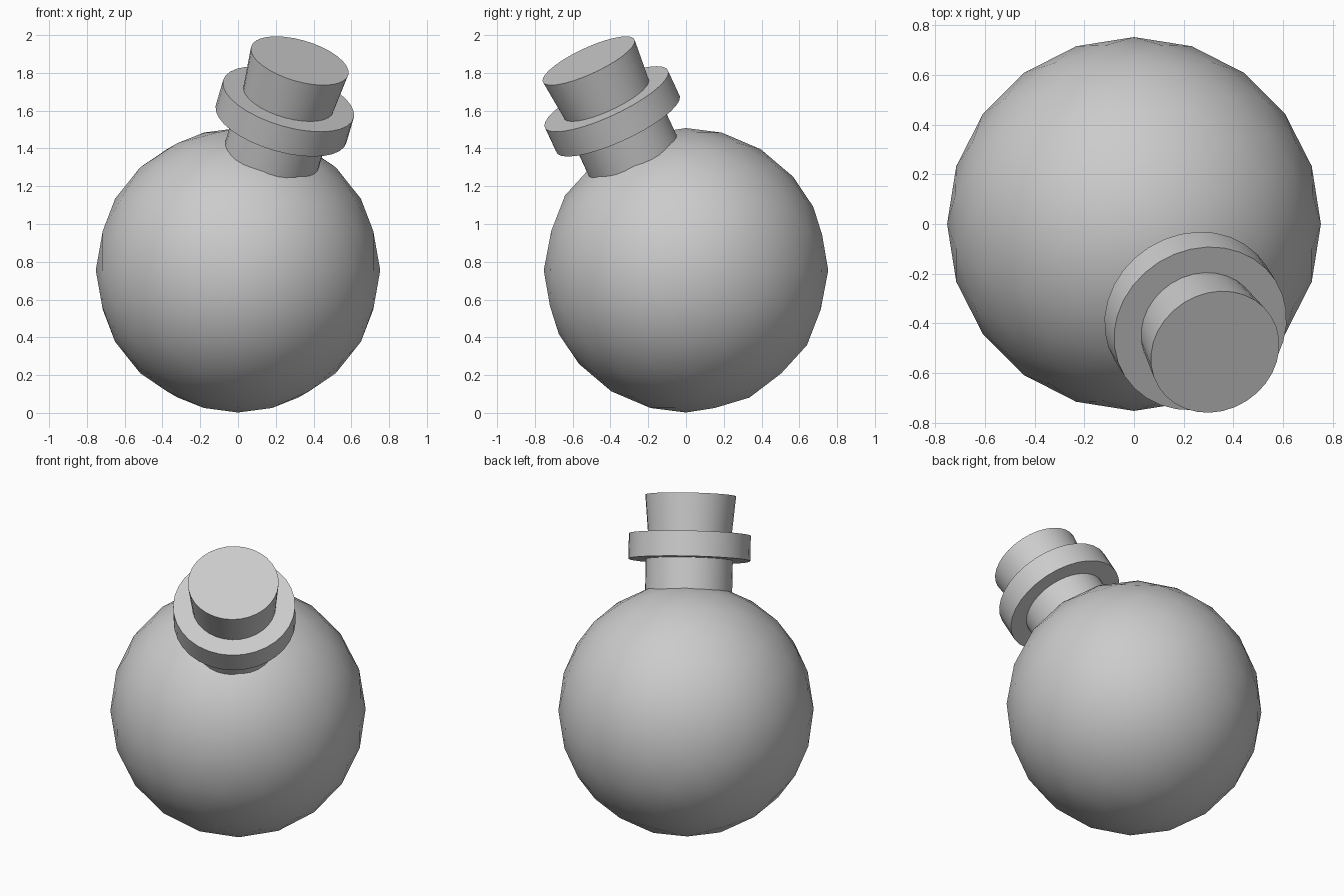
import bpy, math
from mathutils import Vector

cube = bpy.data.objects.get("Cube")
if cube:
    bpy.data.objects.remove(cube, do_unlink=True)

# Single flat grey
grey = bpy.data.materials.new("plain_grey")
grey.use_nodes = True
grey.diffuse_color = (0.6, 0.6, 0.6, 1)
grey.node_tree.nodes["Principled BSDF"].inputs["Base Color"].default_value = (0.6, 0.6, 0.6, 1)

CENTRE = Vector((0, 0, 0.755))
AXIS = Vector((0.258, -0.407, 0.876)).normalized()
TILT = AXIS.to_track_quat('Z', 'Y').to_euler()


def finish(name):
    obj = bpy.context.object
    obj.name = name
    obj.data.materials.append(grey)
    bpy.ops.object.shade_smooth_by_angle(angle=math.radians(40))
    return obj


def ring_part(name, start, end, r_start, r_end):
    """Capped cone along the tilted axis, measured from the flask centre."""
    bpy.ops.mesh.primitive_cone_add(
        vertices=32, radius1=r_start, radius2=r_end, depth=end - start,
        location=CENTRE + AXIS * (start + end) / 2, rotation=TILT)
    return finish(name)


# Round flask body
bpy.ops.mesh.primitive_ico_sphere_add(
    subdivisions=3, radius=0.753, location=CENTRE, rotation=(0, 0, math.pi / 2))
finish("flask_body")

# Neck, collar and stopper
ring_part("flask_neck", 0.62, 0.96, 0.257, 0.257)
ring_part("neck_collar", 0.885, 1.035, 0.36, 0.36)
ring_part("stopper", 0.97, 1.266, 0.241, 0.268)
